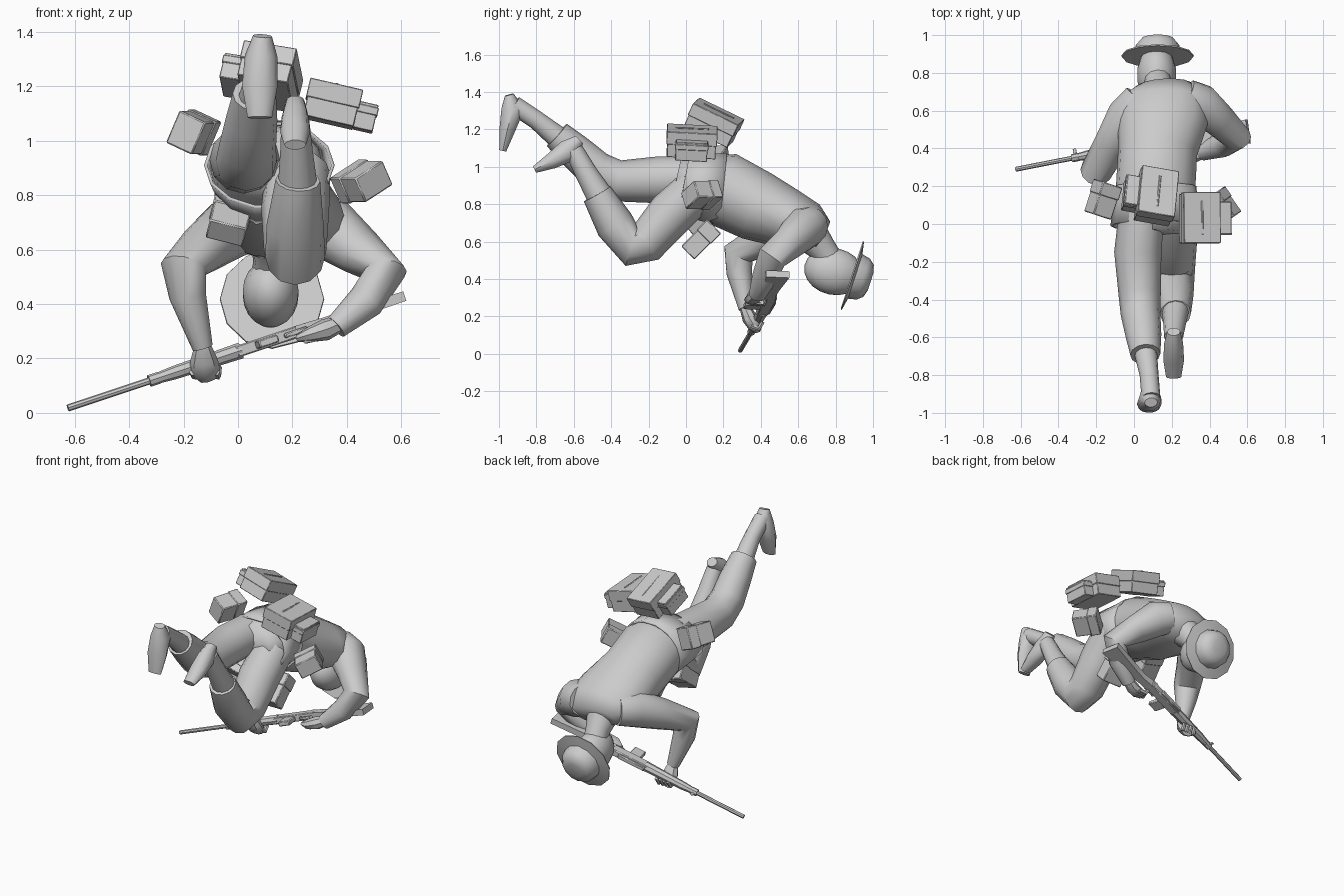
import bpy, bmesh, math
from mathutils import Vector, Matrix, Euler

GREY = bpy.data.materials.new("plain_grey")
GREY.diffuse_color = (0.6, 0.6, 0.6, 1)


def finish(name, bm, angle=40):
    bmesh.ops.recalc_face_normals(bm, faces=bm.faces)
    me = bpy.data.meshes.new(name)
    bm.to_mesh(me)
    bm.free()
    me.materials.append(GREY)
    ob = bpy.data.objects.new(name, me)
    bpy.context.collection.objects.link(ob)
    bpy.ops.object.select_all(action='DESELECT')
    ob.select_set(True)
    bpy.context.view_layer.objects.active = ob
    bpy.ops.object.shade_smooth_by_angle(angle=math.radians(angle))
    return ob


def loft(name, pts, ref=(1, 0, 0), n=12, caps=True, angle=40):
    """Tube through (x, y, z, half_width[, half_depth]) sections."""
    bm = bmesh.new()
    c = [Vector(p[:3]) for p in pts]
    rings = []
    for i, p in enumerate(pts):
        a = c[i] - c[max(i - 1, 0)]
        b = c[min(i + 1, len(c) - 1)] - c[i]
        t = (a.normalized() + b.normalized()).normalized()
        u = Vector(ref)
        u = (u - t * u.dot(t)).normalized()
        v = t.cross(u)
        ru, rv = p[3], p[-1]
        off = math.pi / n if n == 4 else 0
        rings.append([bm.verts.new(c[i] + u * ru * math.cos(k * math.tau / n + off)
                                   + v * rv * math.sin(k * math.tau / n + off)) for k in range(n)])
    for r, s in zip(rings, rings[1:]):
        for k in range(n):
            bm.faces.new((r[k], r[(k + 1) % n], s[(k + 1) % n], s[k]))
    if caps:
        bm.faces.new(rings[0])
        bm.faces.new(rings[-1])
    return finish(name, bm, angle)


def boxes(name, frame, parts):
    """Bevelled boxes given as (centre, size) inside one local frame."""
    bm = bmesh.new()
    for loc, size in parts:
        m = frame @ Matrix.Translation(loc) @ Matrix.Diagonal((*size, 1))
        bmesh.ops.create_cube(bm, size=1, matrix=m)
    ob = finish(name, bm, 20)
    bev = ob.modifiers.new("edge", 'BEVEL')
    bev.width, bev.segments = 0.005, 1
    return ob


def frame(loc, rot):
    return Matrix.Translation(loc) @ Euler([math.radians(a) for a in rot]).to_matrix().to_4x4()


# Body
loft("torso", [(.11, -.05, .94, .16, .10), (.11, .04, .92, .20, .14), (.115, .2, .88, .21, .20),
               (.125, .38, .79, .21, .19), (.15, .55, .72, .24, .16), (.165, .66, .68, .23, .13),
               (.16, .73, .64, .15, .08)], n=16, angle=70)
skirt = loft("jacket_hem", [(.115, .20, .88, .215, .20), (.115, .10, .89, .225, .185),
                            (.115, -.01, .91, .24, .165)], n=14, caps=False)
solid = skirt.modifiers.new("cloth", 'SOLIDIFY')
solid.thickness = 0.012
loft("neck", [(.14, .66, .64, .10), (.13, .73, .56, .075), (.12, .79, .47, .07)])

# Head and brimmed hat
bm = bmesh.new()
bmesh.ops.create_uvsphere(bm, u_segments=14, v_segments=10, radius=1,
                          matrix=frame((.12, .79, .44), (-12, 0, 0)) @ Matrix.Diagonal((.105, .16, .125, 1)))
finish("head", bm, 60)
axis = Vector((0, .95, -.31)).normalized()
hat_c = Vector((.125, .90, .415))
loft("hat", [(*(hat_c + axis * t), r) for t, r in
             ((-.015, .19), (-.008, .192), (.005, .125), (.05, .115), (.08, .09), (.092, .05))], n=12, angle=35)

# Legs
loft("left_leg", [(.04, .06, .94, .12), (.02, -.15, .93, .125), (.03, -.37, .925, .112),
                  (.035, -.48, .98, .105), (.05, -.59, 1.08, .095), (.06, -.69, 1.17, .08)])
loft("right_leg", [(.22, .06, .88, .12), (.21, -.08, .75, .125), (.21, -.21, .60, .115),
                   (.21, -.29, .575, .11), (.21, -.38, .69, .105), (.22, -.475, .855, .082)])
loft("left_ankle", [(.055, -.64, 1.12, .065), (.08, -.80, 1.25, .05), (.09, -.92, 1.33, .05)])
loft("right_ankle", [(.22, -.44, .81, .075), (.215, -.53, .96, .06), (.21, -.60, 1.09, .05)])
loft("left_shoe", [(.09, -.945, 1.385, .035, .025), (.085, -.925, 1.31, .06, .065),
                   (.08, -.955, 1.20, .065, .045), (.08, -.98, 1.085, .045, .02)], n=10)
loft("right_shoe", [(.21, -.57, 1.145, .035, .03), (.21, -.63, 1.085, .05, .065),
                    (.21, -.72, 1.03, .055, .045), (.21, -.81, .985, .04, .02)], n=10)

# Arms and hands
loft("left_arm", [(.04, .66, .69, .10), (-.03, .57, .68, .115), (-.12, .42, .61, .095),
                  (-.20, .28, .535, .085), (-.185, .285, .43, .068), (-.13, .32, .24, .038)])
loft("right_arm", [(.27, .67, .69, .10), (.35, .63, .67, .115), (.45, .55, .59, .09),
                   (.54, .46, .515, .08), (.47, .42, .41, .068), (.36, .38, .315, .045)], ref=(0, 1, 0))
loft("left_hand", [(-.13, .315, .25, .03), (-.125, .34, .19, .052, .04),
                   (-.12, .365, .15, .055, .035), (-.11, .385, .125, .035, .02)], n=8)
loft("right_hand", [(.38, .385, .33, .03), (.32, .365, .305, .04), (.27, .355, .29, .045, .03),
                    (.22, .37, .275, .025, .015)], ref=(0, 1, 0), n=8)
for i in range(4):
    x = -.165 + .028 * i
    loft("left_finger", [(x, .35, .15, .014), (x + .005, .39, .135, .014), (x + .01, .41, .17, .012)], n=6)
    y = .345 + .02 * i
    loft("right_finger", [(.29, y, .275, .013), (.25, y + .01, .265, .013), (.23, y + .02, .295, .011)],
         ref=(0, 1, 0), n=6)

# Rifle, held on its side: local x runs to the butt, local -y is its underside
start, end = Vector((-.625, .29, .018)), Vector((.60, .53, .425))
d = (end - start).normalized()
up = Vector((0, 1, 0))
up = (up - d * up.dot(d)).normalized()
gun = Matrix.Translation(start) @ Matrix((d, up, d.cross(up))).transposed().to_4x4()


def gun_loft(name, secs, n):
    return loft(name, [(*(gun @ Vector((s, o, 0))), a, b) for s, o, a, b in secs], ref=up, n=n)


gun_loft("barrel", [(0, 0, .013, .013), (.36, 0, .013, .013)], 8)
gun_loft("barrel_band", [(.32, 0, .022, .022), (.36, 0, .022, .022)], 8)
gun_loft("handguard", [(.35, 0, .02, .02), (.42, 0, .027, .025), (.68, -.005, .034, .03)], 8)
gun_loft("stock", [(.90, -.005, .045, .032), (1.0, -.02, .04, .028), (1.08, -.03, .055, .028),
                   (1.31, -.04, .09, .026)], 4)
boxes("receiver", gun, [((.80, -.005, 0), (.28, .06, .044)), ((.76, .025, 0), (.18, .025, .03))])
boxes("magazine", gun, [((.77, -.07, 0), (.075, .10, .03))])
boxes("trigger_guard", gun, [((.89, -.055, 0), (.09, .01, .018)), ((.85, -.045, 0), (.01, .03, .018))])
boxes("front_sight", gun, [((.34, .03, 0), (.02, .035, .008))])

# Back packs: main bag, lid and a small side pocket
for name, loc, rot, side in (("upper_pack", (.115, .145, 1.23), (-26, 9, -10), -1),
                             ("right_pack", (.345, .03, 1.13), (-3, 13, 0), 1)):
    boxes(name, frame(loc, rot), [((0, 0, 0), (.19, .26, .13)), ((0, 0, .04), (.2, .27, .07)),
                                  ((side * .13, 0, -.015), (.075, .17, .10)),
                                  ((side * .13, 0, .01), (.082, .178, .03)),
                                  ((0, 0, .077), (.012, .18, .006))])

# Belt pouches with lids
for name, loc, rot, size in (("left_pouch", (-.165, .13, 1.03), (0, 24, -18), (.11, .18, .13)),
                             ("right_pouch", (.455, .085, .85), (0, -28, 35), (.14, .16, .10)),
                             ("left_belly_pouch", (-.03, .10, .715), (40, 14, 0), (.14, .18, .09)),
                             ("right_belly_pouch", (.22, .08, .61), (45, 0, 0), (.14, .20, .10))):
    x, y, z = size
    boxes(name, frame(loc, rot), [((0, 0, 0), size), ((0, y * .3, 0), (x + .008, y * .4, z + .008))])
